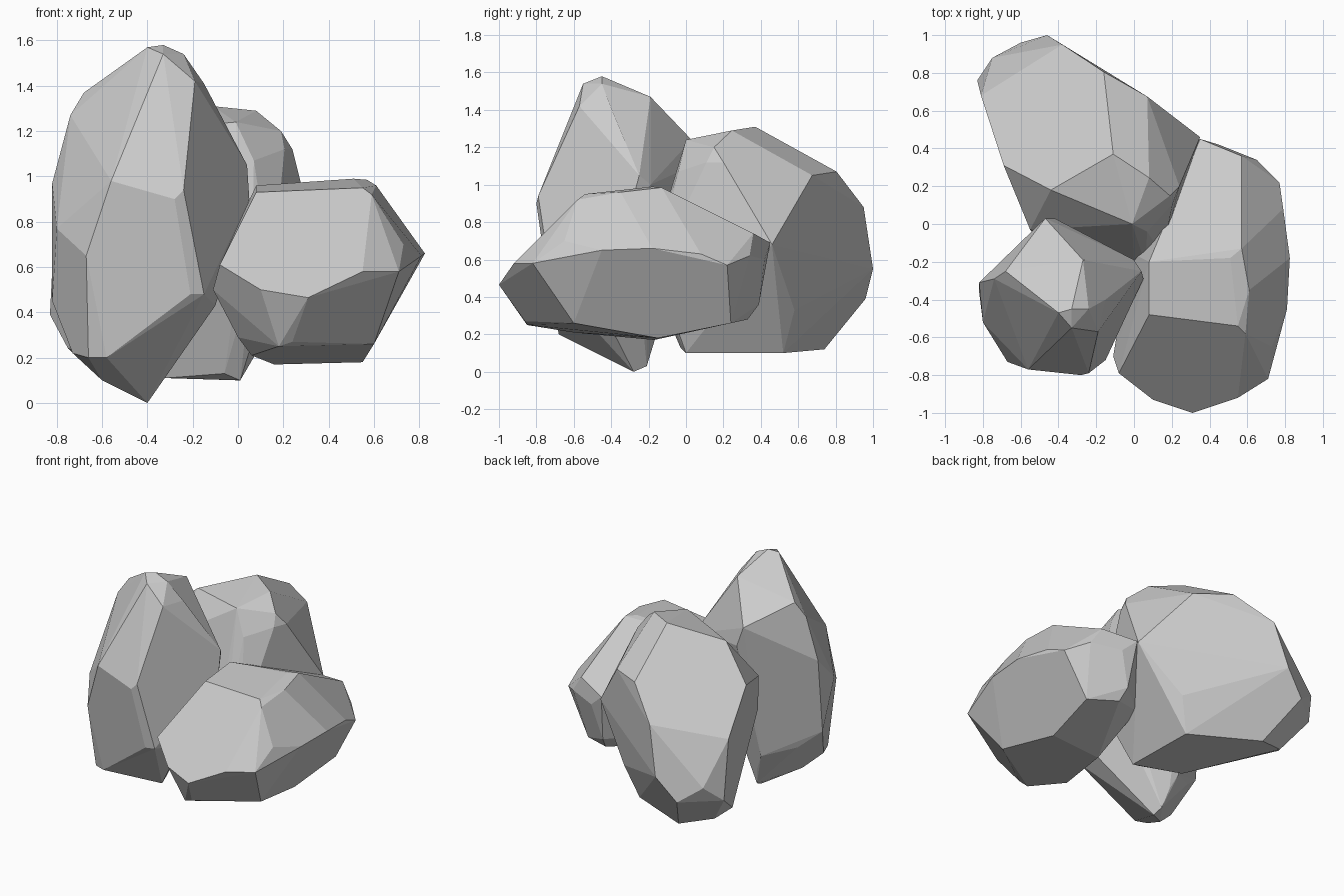
import bpy, bmesh
from math import radians


def boulder(name, corners, merge_angle=7):
    """Faceted rock: hull around its main corners, near-flat facets merged."""
    bm = bmesh.new()
    for c in corners:
        bm.verts.new(c)
    hull = bmesh.ops.convex_hull(bm, input=bm.verts[:])
    loose = [v for v in bm.verts if not v.link_faces]
    bmesh.ops.delete(bm, geom=loose, context='VERTS')
    bmesh.ops.dissolve_limit(bm, angle_limit=radians(merge_angle),
                             verts=bm.verts[:], edges=bm.edges[:])
    bmesh.ops.recalc_face_normals(bm, faces=bm.faces[:])
    mesh = bpy.data.meshes.new(name)
    bm.to_mesh(mesh)
    bm.free()
    obj = bpy.data.objects.new(name, mesh)
    bpy.context.collection.objects.link(obj)
    return obj


# Tall upright rock, front left (listed from foot to peak)
boulder("tall_rock", [
    (-.40, -.28, 0), (-.41, -.21, .03), (-.44, -.17, .16), (-.60, -.45, .10),
    (-.73, -.50, .22), (-.66, -.65, .20), (-.58, -.68, .20), (-.49, -.14, .27),
    (-.68, -.28, .33), (-.21, -.74, .48), (-.15, -.72, .48), (-.10, -.50, .43),
    (-.82, -.36, .45), (-.67, -.73, .65), (-.80, -.52, .77),
    (-.82, -.31, .97), (-.56, -.77, .98), (-.28, -.80, .90), (-.24, -.79, .94),
    (.05, -.29, .90), (.04, -.25, 1.05), (0, -.19, 1.0), (-.42, .03, 1.10),
    (-.51, -.64, 1.19), (-.47, .03, 1.24), (-.74, -.29, 1.27), (-.68, -.25, 1.37),
    (-.19, -.57, 1.42), (-.15, -.40, 1.41), (-.27, -.19, 1.47),
    (-.33, -.55, 1.54), (-.24, -.45, 1.54), (-.40, -.47, 1.57), (-.33, -.45, 1.58),
])

# Broad rock at the back
boulder("back_rock", [
    (-.32, .10, .11), (.01, 0, .10), (0, .52, .10), (-.46, .74, .12),
    (-.68, .65, .18), (-.75, .55, .24), (-.06, -.03, .13), (.08, .58, .33),
    (-.83, .76, .39), (-.60, .96, .39), (-.75, .88, .50), (-.46, 1.0, .55),
    (0, -.21, .55), (.06, -.21, .55), (.15, -.16, .55), (-.53, -.05, .65),
    (.35, .46, .68), (-.81, .68, .79), (-.38, .95, .88), (-.55, -.03, .90),
    (-.69, .31, 1.0), (.07, .675, 1.05), (-.16, .805, 1.07),
    (.07, -.04, 1.07), (.205, .11, 1.12), (.24, .20, 1.12), (-.44, .18, 1.20),
    (.19, .15, 1.20), (-.01, 0, 1.24), (.08, .245, 1.29), (-.11, .37, 1.31),
])

# Low leaning rock, front right
boulder("low_rock", [
    (.16, -.17, .17), (.55, -.15, .18), (.06, -.60, .21), (.18, -.85, .25),
    (.24, -.86, .27), (.60, -.60, .26), (.60, .24, .26), (.40, .33, .28),
    (0, -.64, .29), (.38, .39, .36), (.12, .17, .38), (-.02, -.15, .48),
    (.31, -1.0, .465), (.10, -.93, .50), (-.11, -.70, .50), (.77, .22, .57),
    (.55, -.92, .58), (.71, -.82, .58), (-.08, -.79, .61), (.45, .42, .60),
    (.65, .34, .62), (.81, -.45, .65), (.825, -.18, .66), (.79, .08, .63),
    (.35, .45, .69), (.73, -.65, .70), (.57, .36, .74), (.59, -.58, .92),
    (.08, -.48, .93), (.55, -.54, .95), (.61, -.35, .96), (.08, -.20, .96),
    (.51, -.18, .99), (.57, -.13, .985),
])
